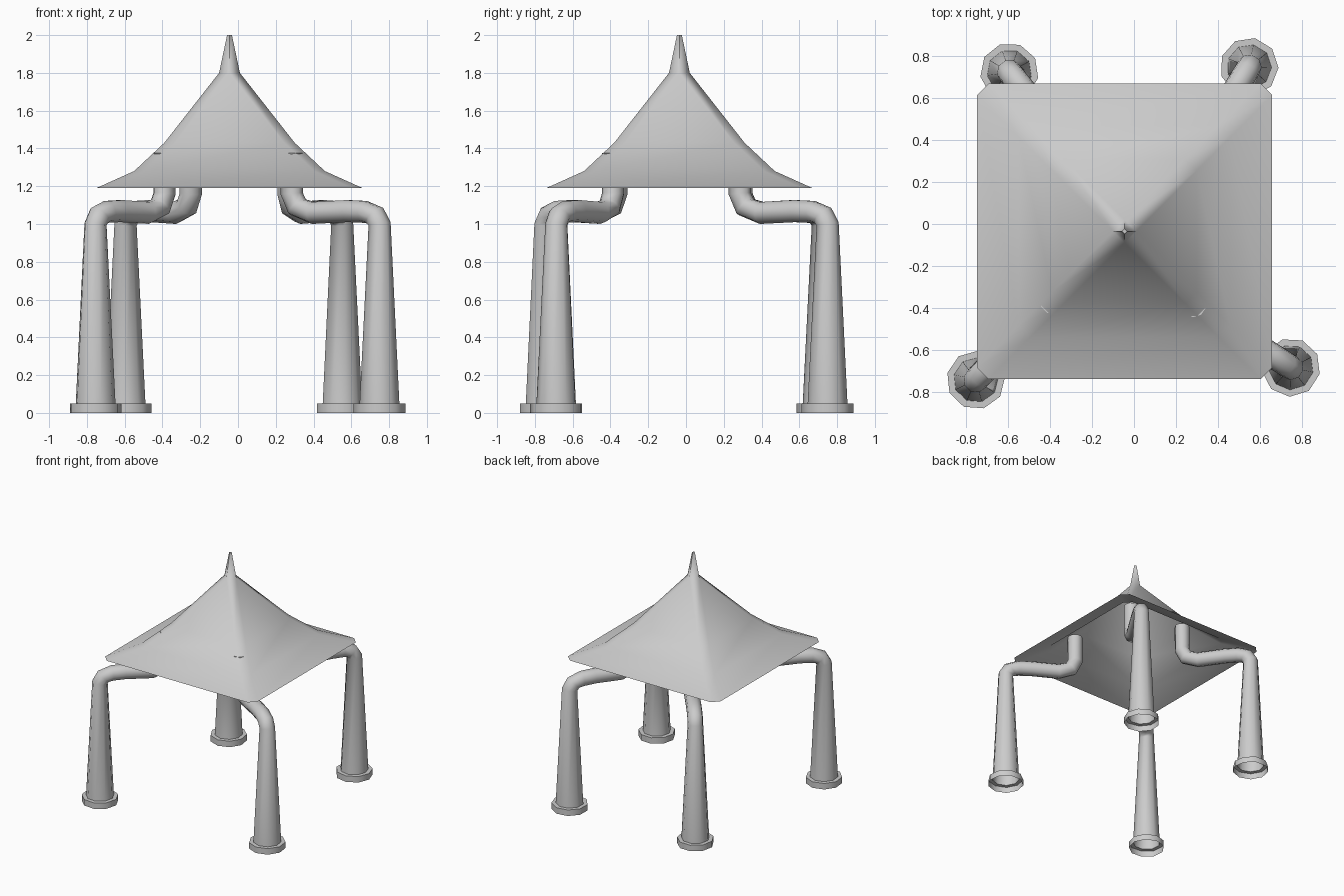
import bpy, bmesh, math
from mathutils import Vector

if "Cube" in bpy.data.objects:
    bpy.data.objects.remove(bpy.data.objects["Cube"])


def make_object(name, rings, angle, cap_end=True):
    """Skin a list of equal-sized vertex rings; the lower end stays open."""
    bm = bmesh.new()
    loops = [[bm.verts.new(p) for p in ring] for ring in rings]
    n = len(loops[0])
    for a, b in zip(loops, loops[1:]):
        for i in range(n):
            j = (i + 1) % n
            bm.faces.new((a[i], a[j], b[j], b[i]))
    if cap_end:
        bm.faces.new(loops[-1])
    bmesh.ops.remove_doubles(bm, verts=bm.verts[:], dist=0.0005)
    bmesh.ops.recalc_face_normals(bm, faces=bm.faces[:])
    mesh = bpy.data.meshes.new(name)
    bm.to_mesh(mesh)
    bm.free()
    ob = bpy.data.objects.new(name, mesh)
    bpy.context.collection.objects.link(ob)
    bpy.ops.object.select_all(action='DESELECT')
    bpy.context.view_layer.objects.active = ob
    ob.select_set(True)
    bpy.ops.object.shade_smooth_by_angle(angle=math.radians(angle))
    return ob


# Canopy roof: square section with chamfered corners, swept up a concave profile
def chamfered_square(half, cut, z, cx=-0.045, cy=-0.035):
    k = half - cut
    pts = [(half, -k), (half, k), (k, half), (-k, half),
           (-half, k), (-half, -k), (-k, -half), (k, -half)]
    return [Vector((cx + x, cy + y, z)) for x, y in pts]


ROOF = [(0.705, 0.055, 1.19), (0.505, 0.055, 1.28), (0.345, 0.055, 1.43),
        (0.055, 0.055, 1.80), (0.013, 0.013, 2.0)]
make_object("canopy_roof", [chamfered_square(*r) for r in ROOF], 60)

# Leg: bent pipe path as (distance inward, height, radius, lean of the path)
LEG = [(0, 0, 0.14, 90), (0, 0.05, 0.14, 90), (0, 0.05, 0.107, 90),
       (0, 1.0, 0.06, 80), (0.03, 1.045, 0.06, 45), (0.10, 1.066, 0.06, 8),
       (0.20, 1.07, 0.06, 0), (0.42, 1.06, 0.06, 5), (0.515, 1.09, 0.06, 45),
       (0.55, 1.16, 0.06, 85), (0.55, 1.375, 0.06, 90)]
SIDES = 9


def build_leg(name, foot, top):
    foot, top = Vector((*foot, 0)), Vector((*top, 0))
    inward = (top - foot).normalized()
    side = Vector((-inward.y, inward.x, 0))
    reach = (top - foot).length / 0.55
    rings = []
    for d, z, r, lean in LEG:
        t = math.radians(lean)
        across = inward * math.sin(t) - Vector((0, 0, math.cos(t)))
        centre = foot + inward * d * reach + Vector((0, 0, z))
        rings.append([centre + r * (across * math.cos(a) + side * math.sin(a))
                      for a in (2 * math.pi * i / SIDES for i in range(SIDES))])
    make_object(name, rings, 48)


# Four legs, each turned slightly differently
build_leg("front_left_leg", (-0.755, -0.745), (-0.39, -0.37))
build_leg("front_right_leg", (0.75, -0.685), (0.285, -0.385))
build_leg("back_left_leg", (-0.595, 0.725), (-0.25, 0.295))
build_leg("back_right_leg", (0.55, 0.75), (0.265, 0.285))
